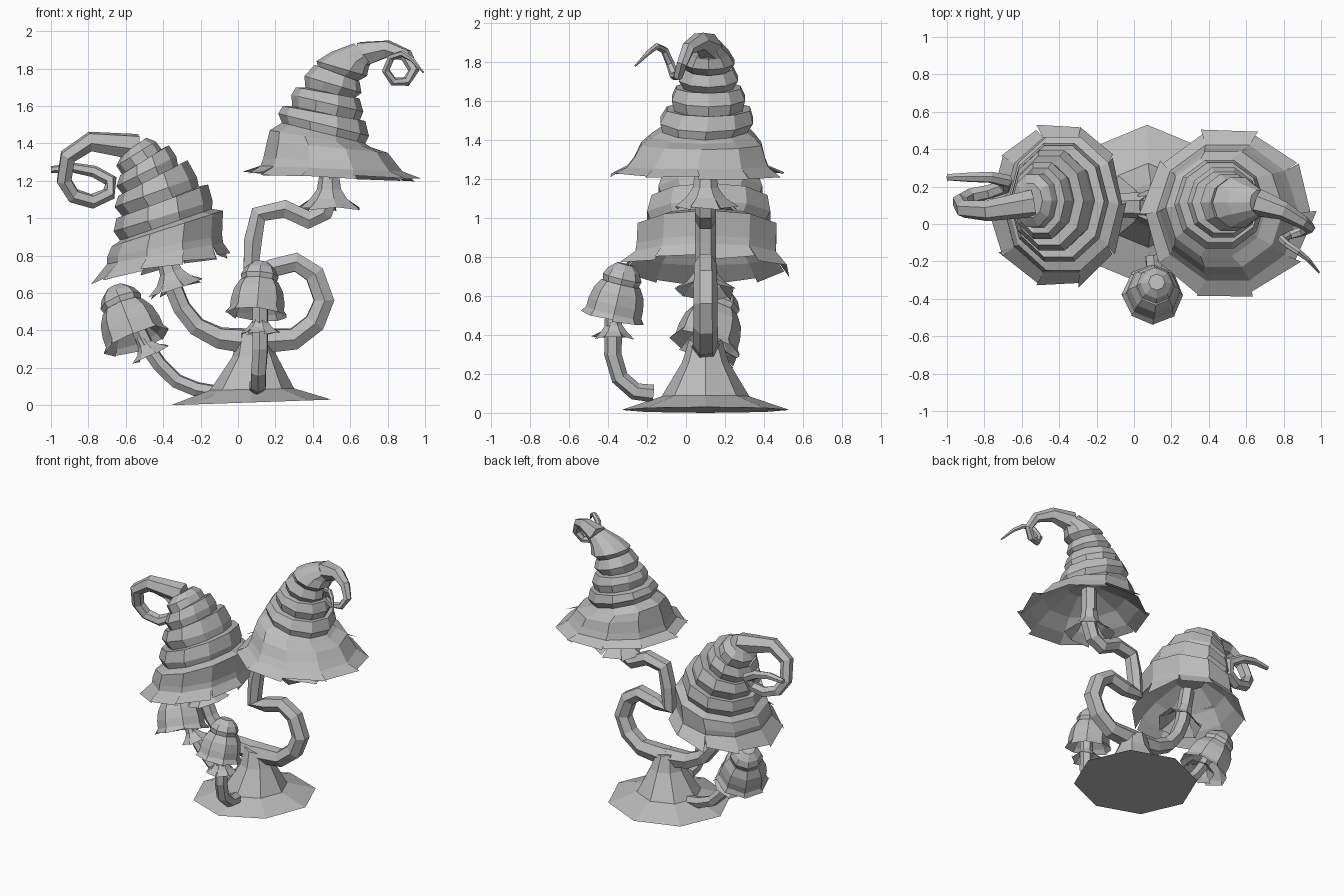
import bpy, bmesh, math, random
from mathutils import Vector as V

if "Cube" in bpy.data.objects:
    bpy.data.objects.remove(bpy.data.objects["Cube"], do_unlink=True)
rng = random.Random(4)

grey = bpy.data.materials.new("plain_grey")
grey.use_nodes = True
COLOUR = (0.5, 0.5, 0.5, 1)
grey.diffuse_color = COLOUR
grey.node_tree.nodes["Principled BSDF"].inputs["Base Color"].default_value = COLOUR


def make(name, bm):
    mesh = bpy.data.meshes.new(name)
    bm.to_mesh(mesh)
    bm.free()
    mesh.materials.append(grey)
    obj = bpy.data.objects.new(name, mesh)
    bpy.context.collection.objects.link(obj)


def circle(c, u, v, n):
    steps = [2 * math.pi * i / n for i in range(n)]
    return [c + u * math.cos(a) + v * math.sin(a) for a in steps]


def loft(bm, rings, start=True, end=True):
    rows = [[bm.verts.new(p) for p in r] for r in rings]
    n = len(rows[0])
    for a, b in zip(rows, rows[1:]):
        for i in range(n):
            j = (i + 1) % n
            bm.faces.new((a[i], a[j], b[j], b[i]))
    if start:
        bm.faces.new(rows[0][::-1])
    if end:
        bm.faces.new(rows[-1])


def side_ring(xl, zl, xr, zr, y, depth, n):
    """Tilted ring spanning a left and a right point of the front outline."""
    l, r = V((xl, y, zl)), V((xr, y, zr))
    u = (r - l) / 2
    return circle((l + r) / 2, u, V((0, -u.length * depth, 0)), n)


def axis_ring(c, axis, radius, n):
    v = axis.cross(V((0, 1, 0))).normalized() * radius
    return circle(c, v, axis.normalized().cross(v), n)


def petals(bm, ring, flare, drop, spread=0.1):
    """Ragged panels hanging outward from each side of a ring."""
    c = sum(ring, V()) / len(ring)
    for i, a in enumerate(ring):
        b = ring[(i + 1) % len(ring)]
        outer = []
        for p, q in ((a, b), (b, a)):
            k = flare * rng.uniform(0.75, 1.25)
            tip = c + (p - c) * (1 + k) + (p - q) * spread * rng.uniform(-0.6, 1)
            outer.append(tip + drop * rng.uniform(0.7, 1.2))
        bm.faces.new([bm.verts.new(p) for p in (a, outer[0], outer[1], b)])


def tube(name, path, radii, n=6):
    pts = [V(p) for p in path]
    radii = radii + radii[-1:] * (len(pts) - len(radii))
    rings = []
    u = V((0.3, 0.9, 0.1))
    for i, p in enumerate(pts):
        t = (pts[min(i + 1, len(pts) - 1)] - pts[max(i - 1, 0)]).normalized()
        u = (u - t * u.dot(t)).normalized()
        rings.append(circle(p, u * radii[i], t.cross(u) * radii[i], n))
    bm = bmesh.new()
    loft(bm, rings)
    make(name, bm)


def big_cap(name, spans, y, lean, depth, flare, drop, hollow, n=10):
    rings = [side_ring(*s, y + lean * min(1, i / 6), depth, n) for i, s in enumerate(spans)]
    bm = bmesh.new()
    loft(bm, rings, start=False)
    petals(bm, rings[0], flare, V(drop))
    # hollow underside
    c = sum(rings[0], V()) / n
    inner = [[c + (p - c) * s + V(hollow) * h for p in rings[0]]
             for s, h in ((1, 0), (0.75, 0.5), (0.3, 1))]
    loft(bm, [r[::-1] for r in inner], start=False)
    make(name, bm)


def small_cap(name, base, axis, size, n=8):
    c, axis = V(base), V(axis).normalized() * size
    profile = [(.15, .02), (.148, .07), (.135, .13), (.105, .18), (.095, .175),
               (.105, .21), (.085, .25), (.045, .285)]
    rings = [axis_ring(c + axis * h, axis, r * size, n) for r, h in profile]
    bm = bmesh.new()
    loft(bm, rings, start=False)
    petals(bm, rings[0], 0.12, axis * -0.03, 0.04)
    loft(bm, [rings[0][::-1], axis_ring(c + axis * 0.1, axis, 0.07, n)[::-1]], start=False)
    make(name, bm)


def collar(name, top, axis, size, n=7):
    c, axis = V(top), V(axis).normalized()
    rings = [axis_ring(c + axis * h * size, axis, r * size, n)
             for r, h in ((.33, 0), (.4, -.45), (.62, -.75))]
    bm = bmesh.new()
    loft(bm, rings, start=False, end=False)
    petals(bm, rings[-1], 0.6, axis * -0.32 * size, 0.02)
    make(name, bm)


# Flared foot and trunk
bm = bmesh.new()
loft(bm, [side_ring(*s, 0.1, 1, 8) for s in (
    (-.36, .0, .5, .03), (-.15, .08, .3, .09), (-.03, .26, .21, .26), (.0, .39, .165, .36))])
make("trunk", bm)

# Winding stems
tube("tall_stem", [(.08, .1, .34), (.3, .1, .355), (.41, .1, .44), (.46, .1, .56),
                   (.41, .1, .7), (.31, .1, .765), (.17, .1, .73), (.07, .1, .72),
                   (.08, .1, .88), (.11, .1, 1.02), (.25, .1, 1.05), (.38, .1, .99),
                   (.46, .1, 1.03), (.49, .1, 1.12), (.49, .1, 1.4)],
     [.075, .065, .063, .062, .06, .058, .055])
tube("low_stem", [(.08, .1, .34), (-.1, .1, .36), (-.22, .1, .42), (-.3, .1, .52),
                  (-.35, .1, .64), (-.4, .1, .92)], [.075, .062, .055, .052])
tube("front_stem", [(.1, -.17, .1), (.11, -.26, .11), (.11, -.34, .18), (.12, -.375, .3),
                    (.12, -.37, .62)], [.045])
tube("side_stem", [(-.08, .13, .06), (-.22, .14, .085), (-.33, .15, .13), (-.42, .15, .22),
                   (-.49, .15, .32), (-.56, .15, .46)], [.042])

# Ragged collars under the caps
collar("tall_collar", (.49, .1, 1.23), (0, 0, 1), .17)
collar("low_collar", (-.38, .1, .78), (-.35, 0, 1), .16)
collar("front_collar", (.12, -.37, .5), (0, 0, 1), .11)
collar("side_collar", (-.52, .15, .37), (-.5, 0, .87), .11)

# Stepped pointed caps
big_cap("tall_cap", [
    (.12, 1.28, .88, 1.25), (.135, 1.32, .84, 1.3), (.155, 1.41, .8, 1.35),
    (.17, 1.47, .71, 1.38), (.235, 1.51, .68, 1.4), (.215, 1.56, .7, 1.44),
    (.24, 1.6, .68, 1.52), (.29, 1.6, .65, 1.52), (.285, 1.66, .67, 1.57),
    (.31, 1.7, .65, 1.64), (.36, 1.7, .62, 1.64), (.355, 1.76, .66, 1.67),
    (.41, 1.82, .65, 1.73), (.43, 1.8, .62, 1.72), (.42, 1.84, .69, 1.76),
    (.5, 1.89, .7, 1.81), (.62, 1.935, .72, 1.84)],
    .06, .055, 1.0, .2, (0, 0, -.045), (0, 0, .16))
big_cap("low_cap", [
    (-.7, .755, -.08, .87), (-.7, .79, -.085, .91), (-.675, .85, -.08, 1.04),
    (-.63, .88, -.14, 1.05), (-.665, .93, -.135, 1.09), (-.65, 1.0, -.16, 1.18),
    (-.61, 1.0, -.21, 1.17), (-.66, 1.06, -.22, 1.22), (-.64, 1.12, -.27, 1.31),
    (-.61, 1.12, -.32, 1.28), (-.65, 1.17, -.33, 1.33), (-.63, 1.23, -.37, 1.39),
    (-.61, 1.22, -.41, 1.37), (-.65, 1.28, -.44, 1.41), (-.62, 1.34, -.49, 1.43)],
    .1, .025, 1.2, .17, (-.02, 0, -.085), (-.04, 0, .2))

# Curled tips
tube("tall_tip", [(.66, .115, 1.875), (.8, .07, 1.905), (.9, .01, 1.87), (.94, -.02, 1.79),
                  (.9, -.04, 1.73), (.83, -.06, 1.73), (.79, -.08, 1.79), (.82, -.11, 1.86),
                  (.88, -.15, 1.88), (.93, -.19, 1.85), (.99, -.26, 1.78)],
     [.075, .05, .036, .03, .026, .024, .022, .02, .018, .014, .005])
tube("low_tip", [(-.54, .11, 1.38), (-.79, .07, 1.41), (-.91, .08, 1.33), (-.93, .12, 1.2),
                 (-.88, .15, 1.12), (-.78, .17, 1.09), (-.69, .2, 1.13), (-.68, .23, 1.2),
                 (-.77, .25, 1.25), (-.88, .25, 1.27), (-1, .25, 1.26)],
     [.075, .056, .048, .044, .042, .04, .038, .036, .032, .027, .018])

# Small caps
small_cap("front_cap", (.1, -.375, .495), (.08, .24, 1), .97)
small_cap("side_cap", (-.545, .1, .35), (-.36, .28, .9), 1.1)
